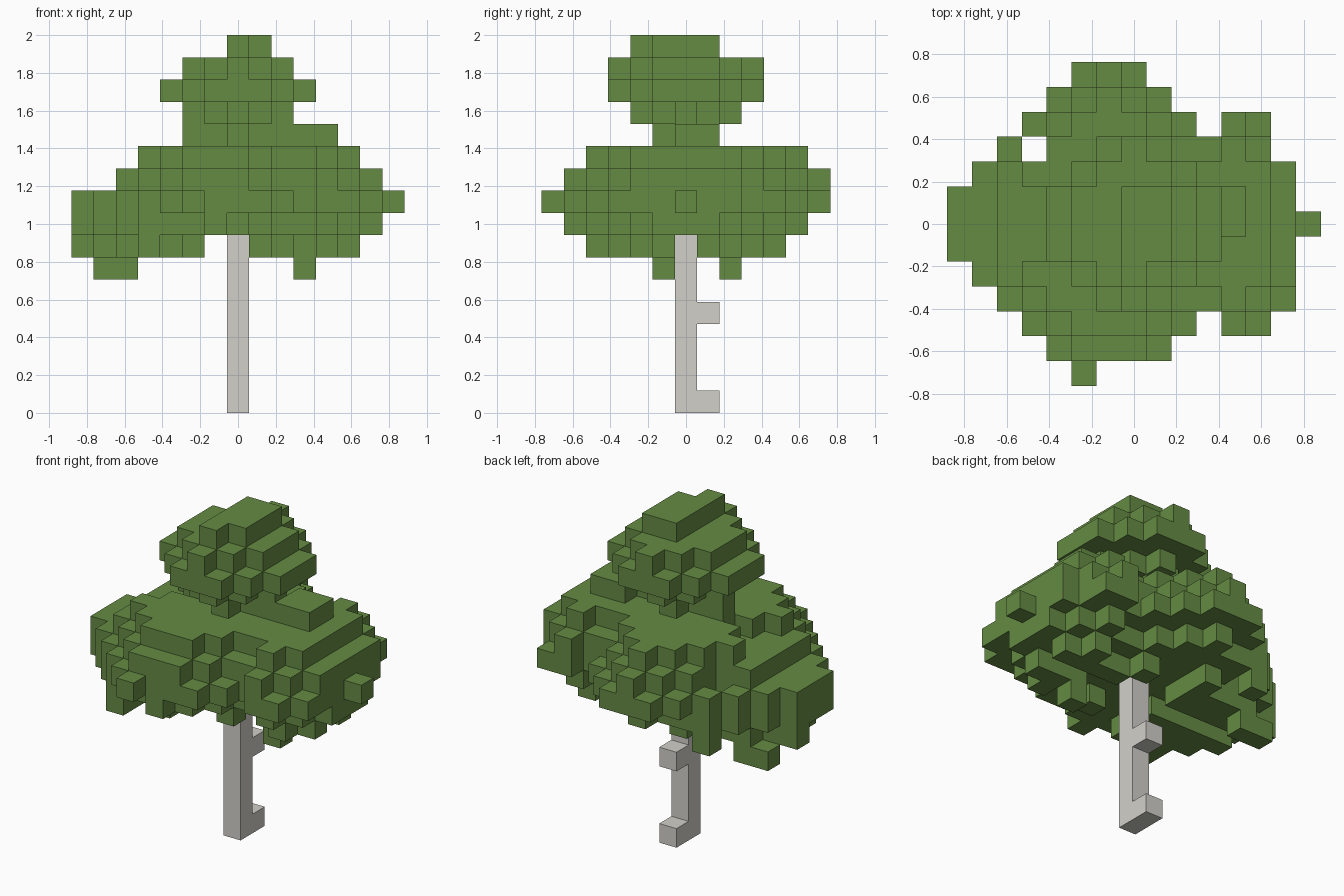
import bpy, bmesh
from mathutils import Vector

if "Cube" in bpy.data.objects:
    bpy.data.objects.remove(bpy.data.objects["Cube"], do_unlink=True)

S = 2 / 17  # edge length of one block


def material(name, colour):
    m = bpy.data.materials.new(name)
    m.use_nodes = True
    m.diffuse_color = colour
    m.node_tree.nodes["Principled BSDF"].inputs["Base Color"].default_value = colour
    return m


green = material("leaf green", (0.13, 0.258, 0.056, 1))
grey = material("bark grey", (0.64, 0.63, 0.585, 1))


def cells(*spans):
    return {i for a, b in spans for i in range(a, b + 1)}


def build_blocks(name, blocks, mat, hidden=()):
    """Mesh made of the outer faces of a set of grid blocks."""
    bm = bmesh.new()
    solid = set(blocks) | set(hidden)
    verts = {}

    def vert(p):
        key = tuple(round(c * 2) for c in p)
        if key not in verts:
            verts[key] = bm.verts.new((p[0] * S, p[1] * S, (p[2] + 0.5) * S))
        return verts[key]

    for block in sorted(blocks):
        for axis in range(3):
            for side in (-1, 1):
                n = Vector((0, 0, 0))
                n[axis] = side
                c = Vector(block)
                if tuple(int(v) for v in c + n) in solid:
                    continue
                u = Vector((0, 0, 0))
                u[(axis + 1) % 3] = 0.5
                v = n.cross(u)
                mid = c + n / 2
                bm.faces.new([vert(mid + d) for d in (-u - v, u - v, u + v, v - u)])
    me = bpy.data.meshes.new(name)
    bm.to_mesh(me)
    bm.free()
    me.materials.append(mat)
    ob = bpy.data.objects.new(name, me)
    bpy.context.collection.objects.link(ob)


# Trunk with two short branch stubs on the back
trunk = {(0, 0, k) for k in range(14)}
build_blocks("trunk", trunk | {(0, 1, 0), (0, 1, 4)}, grey)

# Canopy outlines, layer by layer: allowed columns across and in depth
across = {
    16: cells((0, 1)), 15: cells((-2, 2)), 14: cells((-3, 3)), 13: cells((-2, 2)),
    12: cells((-2, 4)), 11: cells((-4, 5)), 10: cells((-5, 6)), 9: cells((-7, 7)),
    8: cells((-7, 6)), 7: cells((-7, -2), (1, 5)), 6: cells((-6, -5), (3, 3)),
}
depth = {
    16: cells((-2, 1)), 15: cells((-3, 3)), 14: cells((-3, 3)), 13: cells((-2, 2)),
    12: cells((-1, 1)), 11: cells((-4, 5)), 10: cells((-5, 6)), 9: cells((-6, 6)),
    8: cells((-5, 5)), 7: cells((-4, -1), (1, 4)), 6: cells((-1, -1), (2, 2)),
}
plan = {
    6: cells((-2, 0)), 5: cells((-3, 1)), 4: cells((-4, 2), (4, 5)),
    3: cells((-5, -5), (-3, 5)), 2: cells((-6, 6)), 1: cells((-7, 6)),
    0: cells((-7, 7)), -1: cells((-7, 6)), -2: cells((-6, 6)), -3: cells((-5, 6)),
    -4: cells((-4, 2), (4, 5)), -5: cells((-3, 1)), -6: cells((-2, -2)),
}
allowed = [(i, j, k) for k in across for i in across[k] for j in depth[k]
           if i in plan[j] and (i, j, k) not in trunk]
# The low tips hang at the front of the right side and the back of the left
allowed = [b for b in allowed if b[2] > 6 or (b[0] > 0) == (b[1] < 0)]

# Leaf clusters, stepped like octahedra with a flat top: centre, radius
clusters = [
    ((0, 0, 14), 4),
    ((4, 0, 9), 5),
    ((-4, 0, 8), 5),
    ((-1, 2, 9), 5),
    ((-1, -2, 9), 5),
]


def excess(block):
    """Steps beyond the nearest cluster surface; undersides taper sooner."""
    best = []
    for centre, radius in clusters:
        dx, dy, dz = (b - c for b, c in zip(block, centre))
        cap = max(0, dz - 2) * radius
        best.append(abs(dx) + abs(dy) + abs(dz) + (dz < 0) + cap - radius)
    return min(best)


leaves = {b for b in allowed if excess(b) <= 0}
# Flat raised tuft on the right side
leaves |= {(i, j, 12) for i in (3, 4) for j in (0, 1)}

# Fill any outline cell still empty with the block nearest a cluster
for axis in range(3):
    def shadow(block):
        return block[:axis] + block[axis + 1:]
    filled = {shadow(b) for b in leaves}
    for block in sorted(allowed, key=excess):
        if shadow(block) not in filled:
            filled.add(shadow(block))
            leaves.add(block)

build_blocks("leaf_canopy", leaves, green, trunk)
